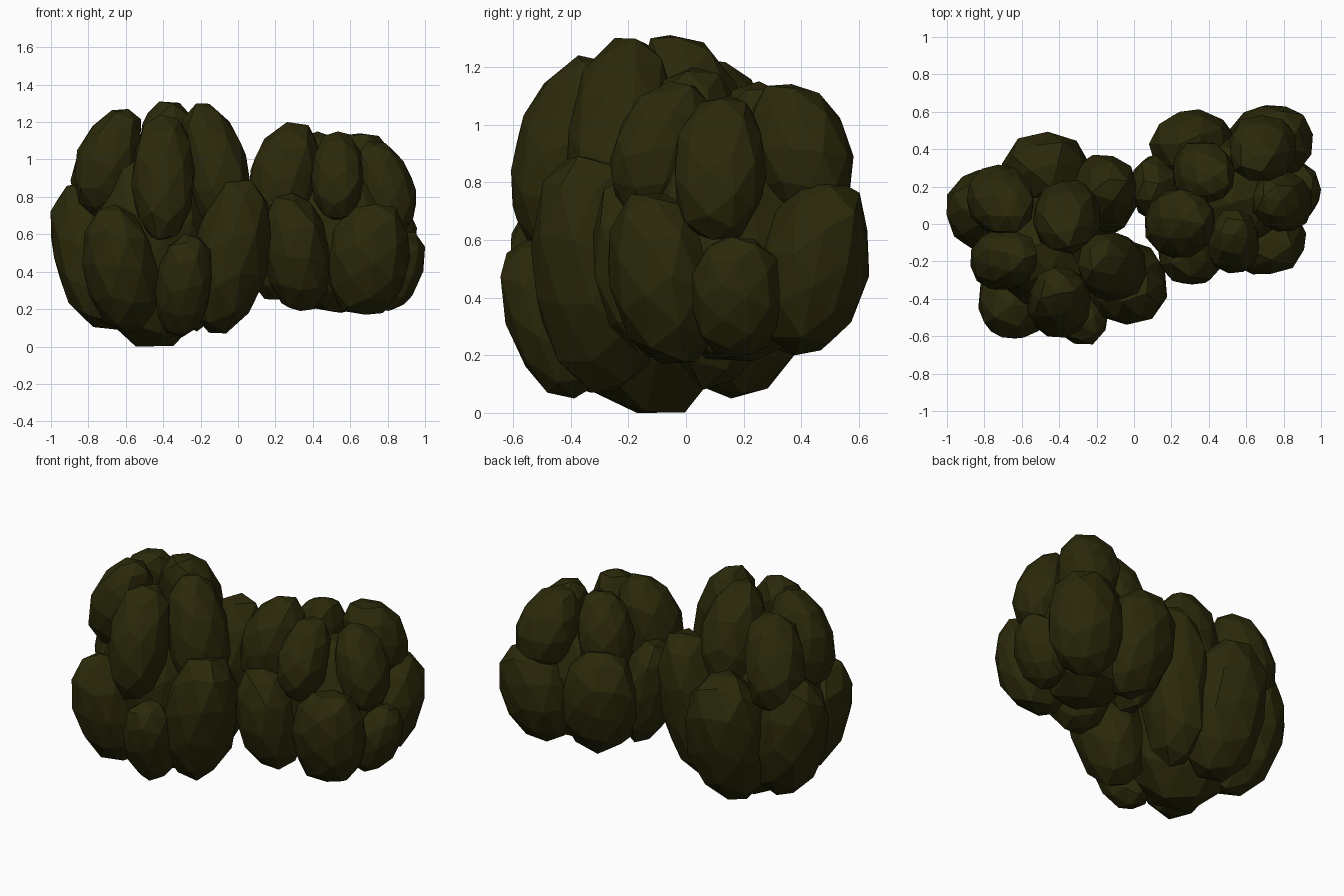
import bpy, bmesh, random
from mathutils import Vector, Euler

random.seed(5)

leaf = bpy.data.materials.new("dark olive leaf")
leaf.diffuse_color = (0.024, 0.022, 0.003, 1)


def clump(name, x, y, z0, z1, rx, ry, centre, lean):
    """Faceted, slightly boxy tuft of leaves; lean moves its top away from centre."""
    bm = bmesh.new()
    bmesh.ops.create_icosphere(bm, subdivisions=2, radius=1)
    turn = Euler([random.uniform(0, 6.28) for _ in range(3)]).to_matrix()
    for v in bm.verts:
        p = turn @ v.co
        box = sum(abs(c) ** 2.25 for c in p) ** (1 / 2.25)
        v.co = p / box * random.uniform(0.97, 1.04)
    # fit the tuft exactly to its given size
    lo = [min(v.co[i] for v in bm.verts) for i in range(3)]
    hi = [max(v.co[i] for v in bm.verts) for i in range(3)]
    out = Vector((x - centre[0], y - centre[1]))
    out = out.normalized() * lean if out.length > 0.01 else Vector((0, 0))
    for v in bm.verts:
        p = [2 * (v.co[i] - lo[i]) / (hi[i] - lo[i]) - 1 for i in range(3)]
        # crown tufts bend mostly at the top
        bend = p[2] if lean > 0 or p[2] > 0 else 0.4 * p[2]
        v.co = (x + p[0] * rx + out.x * bend,
                y + p[1] * ry + out.y * bend,
                (z0 + z1) / 2 + p[2] * (z1 - z0) / 2)
    me = bpy.data.meshes.new(name)
    bm.to_mesh(me)
    bm.free()
    me.materials.append(leaf)
    ob = bpy.data.objects.new(name, me)
    bpy.context.collection.objects.link(ob)


LARGE, LARGE_TOP, SMALL = (-0.44, -0.08), (-0.38, -0.12), (0.54, 0.16)

# name: (bush centre, lean, rows of x, y, bottom, top, x radius, y radius)
groups = {
    "large_bush_crown": (LARGE_TOP, -0.09, [
        (-0.72, 0.13, 0.66, 1.22, 0.17, 0.18),
        (-0.71, -0.19, 0.70, 1.27, 0.17, 0.16),
        (-0.40, -0.43, 0.57, 1.24, 0.17, 0.17),
        (-0.11, -0.23, 0.60, 1.30, 0.17, 0.18),
        (-0.36, 0.05, 0.65, 1.31, 0.18, 0.18),
    ]),
    "large_bush_base": (LARGE, 0.075, [
        (-0.785, 0.07, 0.09, 0.88, 0.20, 0.22),
        (-0.63, -0.38, 0.07, 0.76, 0.20, 0.23),
        (-0.29, -0.47, 0.05, 0.60, 0.15, 0.16),
        (-0.04, -0.31, 0.07, 0.89, 0.21, 0.22),
        (-0.47, 0.24, 0.05, 0.88, 0.24, 0.23),
        (-0.18, 0.155, 0.08, 1.03, 0.19, 0.21),
    ]),
    "large_bush_core": (LARGE, 0, [(-0.46, -0.13, 0.0, 1.08, 0.33, 0.34)]),
    "small_bush_crown": (SMALL, -0.07, [
        (0.24, 0.00, 0.62, 1.20, 0.18, 0.18),
        (0.53, -0.10, 0.67, 1.15, 0.14, 0.16),
        (0.80, 0.12, 0.60, 1.10, 0.15, 0.16),
        (0.69, 0.41, 0.66, 1.14, 0.18, 0.17),
        (0.37, 0.28, 0.66, 1.15, 0.16, 0.16),
    ]),
    "small_bush_base": (SMALL, 0.05, [
        (0.31, -0.12, 0.19, 0.82, 0.18, 0.20),
        (0.70, -0.08, 0.17, 0.76, 0.22, 0.19),
        (0.85, 0.18, 0.19, 0.61, 0.14, 0.16),
        (0.73, 0.44, 0.20, 0.82, 0.22, 0.20),
        (0.32, 0.40, 0.20, 0.87, 0.23, 0.21),
        (0.14, 0.19, 0.25, 0.90, 0.14, 0.18),
    ]),
    "small_bush_core": (SMALL, 0, [(0.53, 0.17, 0.18, 0.98, 0.31, 0.31)]),
}
for name, (centre, lean, rows) in groups.items():
    for i, row in enumerate(rows):
        clump(f"{name}_{i + 1}", *row, centre, lean)
